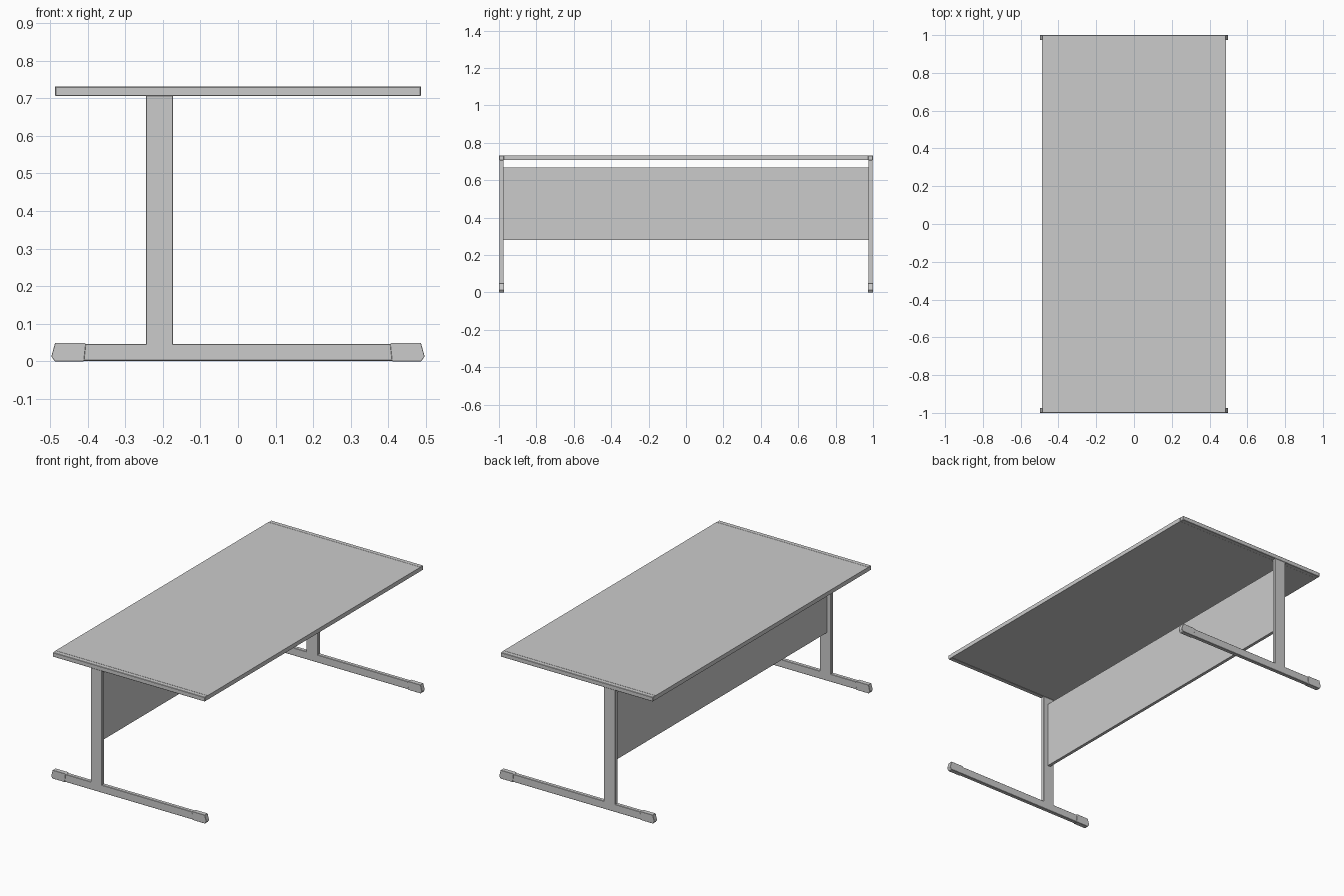
import bpy, bmesh

if "Cube" in bpy.data.objects:
    bpy.data.objects.remove(bpy.data.objects["Cube"])


def box(name, x0, x1, y0, y1, z0, z1, bevel=0.0):
    bm = bmesh.new()
    bmesh.ops.create_cube(bm, size=1)
    for v in bm.verts:
        v.co.x = x1 if v.co.x > 0 else x0
        v.co.y = y1 if v.co.y > 0 else y0
        v.co.z = z1 if v.co.z > 0 else z0
    return finish(name, bm, bevel)


def prism(name, profile, y0, y1, bevel=0.0):
    # extrude an xz outline along y
    bm = bmesh.new()
    face = bm.faces.new([bm.verts.new((x, y0, z)) for x, z in profile])
    ext = bmesh.ops.extrude_face_region(bm, geom=[face])["geom"]
    verts = [g for g in ext if isinstance(g, bmesh.types.BMVert)]
    bmesh.ops.translate(bm, verts=verts, vec=(0, y1 - y0, 0))
    bmesh.ops.recalc_face_normals(bm, faces=bm.faces)
    return finish(name, bm, bevel)


def finish(name, bm, bevel):
    mesh = bpy.data.meshes.new(name)
    bm.to_mesh(mesh)
    bm.free()
    ob = bpy.data.objects.new(name, mesh)
    bpy.context.collection.objects.link(ob)
    if bevel:
        mod = ob.modifiers.new("Bevel", "BEVEL")
        mod.width = bevel
        mod.segments = 1
    return ob


# table surface and the hanging privacy panel
box("tabletop", -0.487, 0.487, -0.973, 0.973, 0.707, 0.731)
box("modesty_panel", -0.22, -0.202, -0.976, 0.976, 0.28, 0.667)

# outline of one foot end cap, in xz
cap = [(0.41, 0.0), (0.488, 0.0), (0.497, 0.013), (0.487, 0.049), (0.41, 0.049), (0.405, 0.046)]

for side, s in (("front", -1), ("back", 1)):
    def span(inner, outer):
        return sorted((s * inner, s * outer))

    # edge rail, column and foot
    box(f"{side}_edge_rail", -0.487, 0.487, *span(0.973, 1.0), 0.706, 0.731, 0.002)
    box(f"{side}_column", -0.245, -0.173, *span(0.975, 0.998), 0.04, 0.71, 0.002)
    box(f"{side}_foot", -0.45, 0.45, *span(0.975, 0.998), 0.001, 0.046, 0.002)

    # plastic caps at both foot ends
    for end, e in (("left", -1), ("right", 1)):
        prism(f"{side}_{end}_foot_cap", [(e * x, z) for x, z in cap], *span(0.973, 1.0), 0.001)
